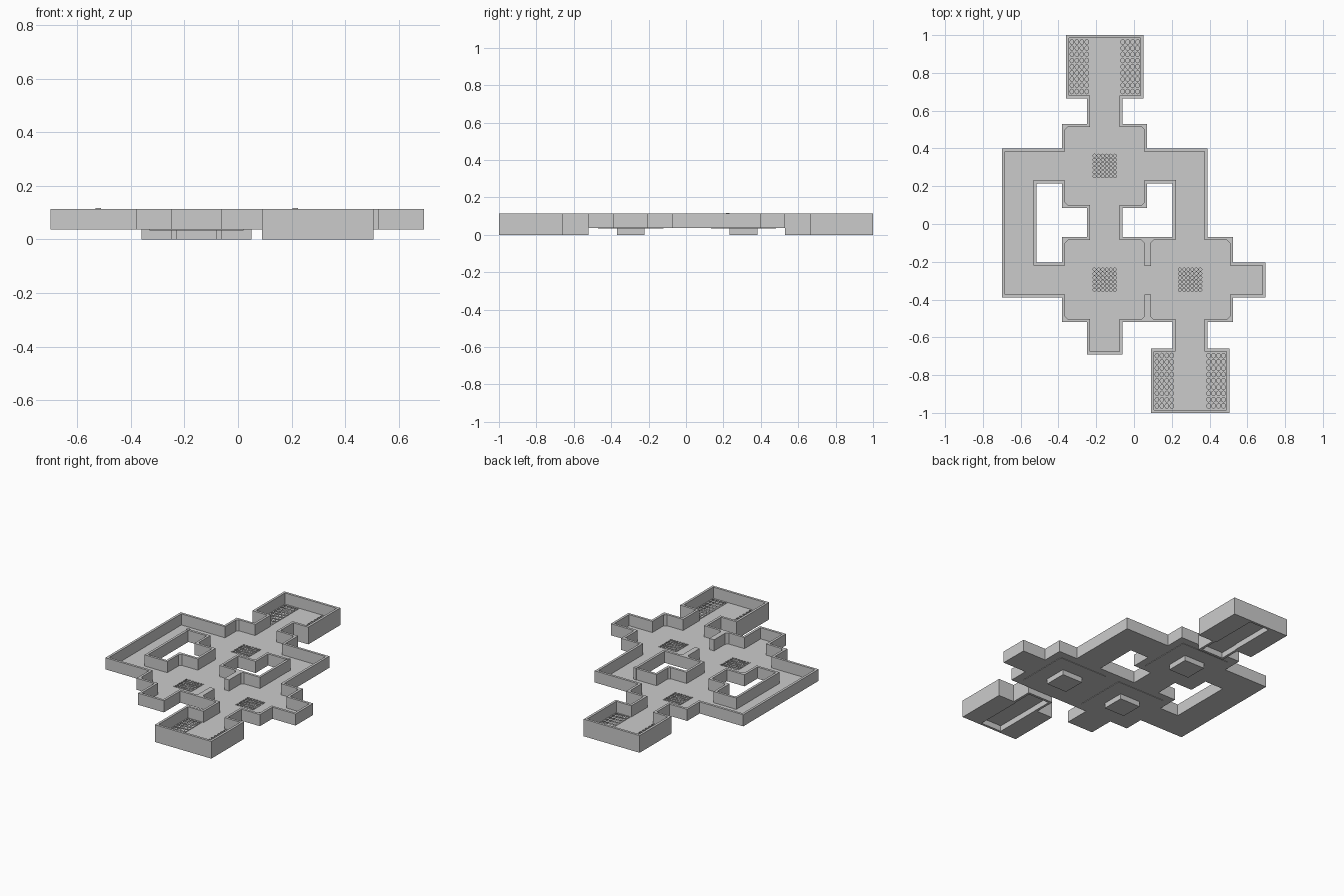
import bpy, bmesh, math

if "Cube" in bpy.data.objects:
    bpy.data.objects.remove(bpy.data.objects["Cube"])

WALL, FLOOR, TOP = 0.016, 0.04, 0.114
# plan rectangles: x0, y0, x1, y1
halls = [(-.38, .085, .07, .53), (-.38, -.52, .07, -.07), (.07, -.52, .525, -.07)]
deep_back = [(-.36, .665, .05, 1), (-.25, .53, -.06, .665)]
deep_front = [(.09, -1, .505, -.66), (.205, -.66, .39, -.52)]
corridors = [(-.25, -.07, -.06, .085), (-.7, .215, -.38, .4), (-.7, -.39, -.515, .215),
             (-.515, -.39, -.38, -.205), (.07, .215, .39, .4), (.205, -.07, .39, .215),
             (.525, -.39, .695, -.205), (-.25, -.69, -.06, -.52)]
plan = halls + deep_back + deep_front + corridors
centres = [(-.155, .3075), (-.155, -.295), (.2975, -.295)]


def square(c, h):
    return (c[0] - h, c[1] - h, c[0] + h, c[1] + h)


def finish(name, bm):
    bmesh.ops.recalc_face_normals(bm, faces=bm.faces)
    me = bpy.data.meshes.new(name)
    bm.to_mesh(me)
    bm.free()
    ob = bpy.data.objects.new(name, me)
    bpy.context.collection.objects.link(ob)
    return ob


def sheet(rects, holes=()):
    """Flat union of rectangles minus holes, made of grid cells."""
    bm = bmesh.new()
    every = list(rects) + list(holes)
    xs = sorted({round(v, 4) for r in every for v in (r[0], r[2])})
    ys = sorted({round(v, 4) for r in every for v in (r[1], r[3])})

    def inside(x, y, rs):
        return any(r[0] < x < r[2] and r[1] < y < r[3] for r in rs)
    for a, b in zip(xs, xs[1:]):
        for c, d in zip(ys, ys[1:]):
            x, y = (a + b) / 2, (c + d) / 2
            if inside(x, y, rects) and not inside(x, y, holes):
                bm.faces.new([bm.verts.new((px, py, 0)) for px, py in
                              ((a, c), (b, c), (b, d), (a, d))])
    bmesh.ops.remove_doubles(bm, verts=bm.verts, dist=1e-4)
    return bm


def raise_sheet(bm, z0, z1):
    for v in bm.verts:
        v.co.z = z0
    base = bm.faces[:]
    copy = bmesh.ops.duplicate(bm, geom=base)["geom"]
    new = [f for f in copy if isinstance(f, bmesh.types.BMFace)]
    ext = bmesh.ops.extrude_face_region(bm, geom=new)["geom"]
    for v in ext:
        if isinstance(v, bmesh.types.BMVert):
            v.co.z = z1
    bmesh.ops.remove_doubles(bm, verts=bm.verts, dist=1e-5)


def slab(name, rects, z0, z1, holes=()):
    bm = sheet(rects, holes)
    raise_sheet(bm, z0, z1)
    return finish(name, bm)


def rim(name, rects, z0, z1):
    """Wall of constant thickness following the outline."""
    bm = sheet(rects)
    r = bmesh.ops.inset_region(bm, faces=bm.faces[:], thickness=WALL,
                               use_even_offset=True, use_boundary=True)["faces"]
    keep = set(r)
    bmesh.ops.delete(bm, geom=[f for f in bm.faces if f not in keep], context='FACES')
    raise_sheet(bm, z0, z1)
    return finish(name, bm)


def grate(name, rect, nx, ny):
    """Plate with rows of round drain holes."""
    bm = bmesh.new()
    w, d = (rect[2] - rect[0]) / nx, (rect[3] - rect[1]) / ny
    ring = [(1, 0), (1, 1), (0, 1), (-1, 1), (-1, 0), (-1, -1), (0, -1), (1, -1)]
    for i in range(nx):
        for j in range(ny):
            cx, cy = rect[0] + (i + .5) * w, rect[1] + (j + .5) * d
            out = [bm.verts.new((cx + x * w / 2, cy + y * d / 2, FLOOR)) for x, y in ring]
            inn = [bm.verts.new((cx + math.cos(k * math.pi / 4) * w * .38,
                                 cy + math.sin(k * math.pi / 4) * d * .38, FLOOR))
                   for k in range(8)]
            for k in range(8):
                n = (k + 1) % 8
                bm.faces.new((out[k], out[n], inn[n], inn[k]))
    bmesh.ops.remove_doubles(bm, verts=bm.verts, dist=1e-5)
    ob = finish(name, bm)
    m = ob.modifiers.new("thickness", 'SOLIDIFY')
    m.thickness, m.offset = .004, 0
    return ob


def pit(name, r):
    """Open-topped drain box under a grate."""
    t = .004
    slab(name + "_base", [r], 0, t)
    slab(name + "_sides", [r], t, FLOOR - .003,
         [(r[0] + t, r[1] + t, r[2] - t, r[3] - t)])


# drain grates and pits in the halls
holes = []
for i, c in enumerate(centres):
    g = square(c, .065)
    holes.append(g)
    grate(f"hall_grate_{i}", g, 6, 6)
    pit(f"hall_pit_{i}", square(c, .074))
    slab(f"hall_under_plate_{i}", [square(c, .175)], FLOOR - .006, FLOOR - .003, [g])

# paired side drains and low walls of the deep end rooms
for label, rects in (("back", deep_back), ("front", deep_front)):
    x0, y0, x1, y1 = rects[0]
    for side, a in (("left", x0 + .018), ("right", x1 - .018 - .105)):
        g = (a, y0 + .02, a + .105, y1 - .02)
        holes.append(g)
        grate(f"{label}_{side}_grate", g, 4, 9)
        pit(f"{label}_{side}_pit", (a - .012, y0 + .008, a + .112, y1 - .008))
    rim(f"{label}_lower_wall", rects, 0, FLOOR)

# floor and outline wall
slab("floor", plan, FLOOR - .003, FLOOR, holes)
rim("outer_wall", plan, FLOOR - .003, TOP)

# partition between the two front halls
slab("partition", [(.055, -.51, .09, -.373), (.055, -.222, .09, -.08)], FLOOR, TOP)

# chamfer fillets in the hall corners
for i, c in enumerate(centres):
    bm = bmesh.new()
    h, t = .21, .017
    for sx in (-1, 1):
        for sy in (-1, 1):
            x, y = c[0] + sx * h, c[1] + sy * h
            f = bm.faces.new([bm.verts.new(p + (0,)) for p in
                              ((x, y), (x - sx * t, y), (x, y - sy * t))])
    raise_sheet(bm, FLOOR, TOP)
    finish(f"hall_corner_fillets_{i}", bm)

# small posts on the inner corridor corners
slab("corner_posts", [square((-.522, .223), .01), square((.213, .223), .01)], FLOOR, .117)
